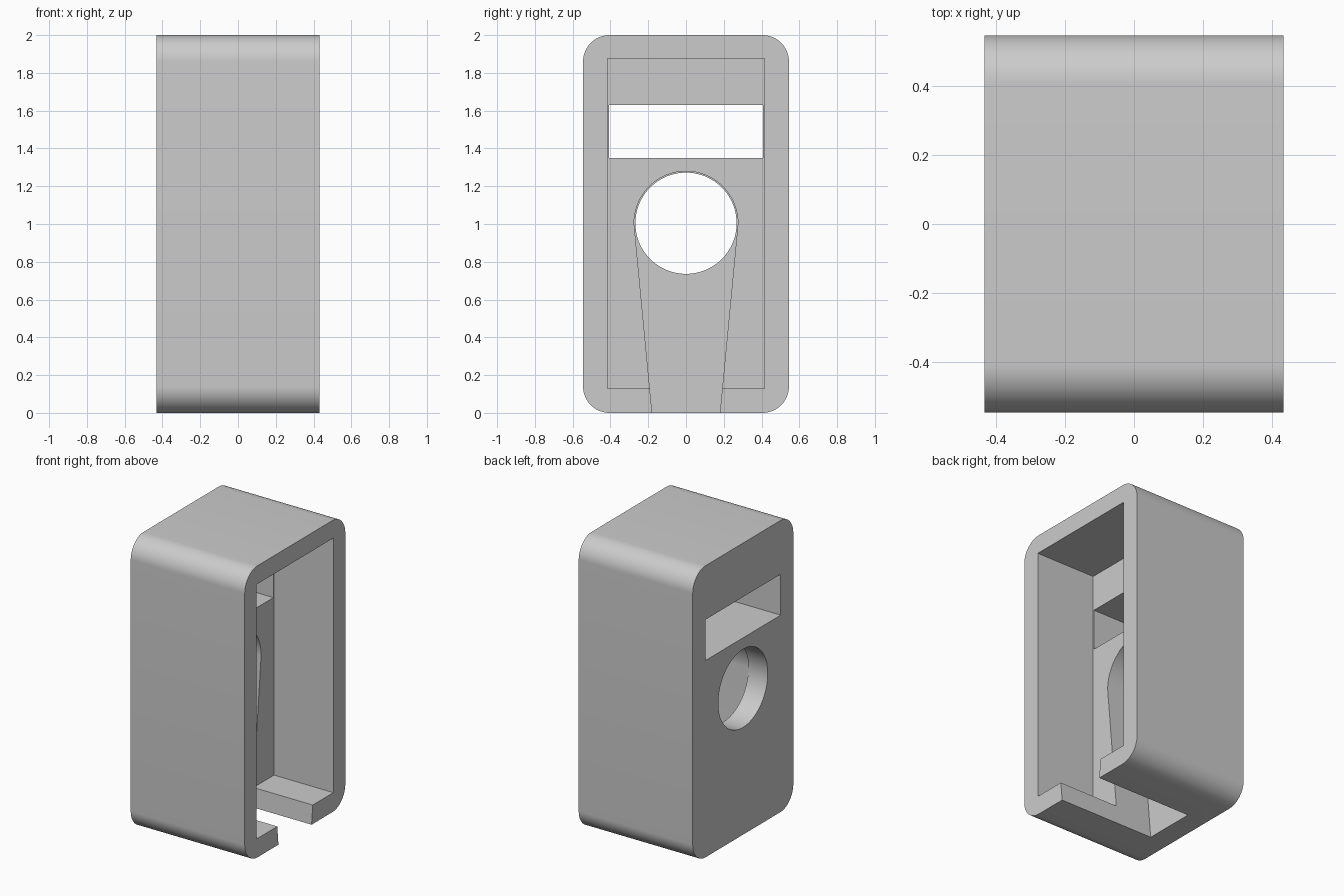
import bpy, bmesh
from math import sin, cos, pi, radians

if "Cube" in bpy.data.objects:
    bpy.data.objects.remove(bpy.data.objects["Cube"], do_unlink=True)

HALF_X, HALF_Y, HEIGHT, RADIUS = 0.4325, 0.545, 2.0, 0.14
POCKET_X, GROOVE_X = -0.017, -0.286   # floors of the open pocket and the groove
HOLE_Z = 1.004

grey = bpy.data.materials.new("plain_grey")
grey.use_nodes = True
grey.diffuse_color = (0.6, 0.6, 0.6, 1)
grey.node_tree.nodes["Principled BSDF"].inputs["Base Color"].default_value = (0.6, 0.6, 0.6, 1)


def arc(cy, cz, r, start, end, steps):
    """Points of an arc in the y-z plane, angles in degrees."""
    angles = [radians(start + (end - start) * i / steps) for i in range(steps + 1)]
    return [(cy + r * cos(a), cz + r * sin(a)) for a in angles]


def rectangle(y, z0, z1):
    return [(-y, z0), (y, z0), (y, z1), (-y, z1)]


def prism(name, profile, x0, x1):
    """Extrude a y-z profile along x."""
    bm = bmesh.new()
    face = bm.faces.new([bm.verts.new((x0, y, z)) for y, z in profile])
    side = bmesh.ops.extrude_face_region(bm, geom=[face])["geom"]
    moved = [v for v in side if isinstance(v, bmesh.types.BMVert)]
    bmesh.ops.translate(bm, verts=moved, vec=(x1 - x0, 0, 0))
    bmesh.ops.recalc_face_normals(bm, faces=bm.faces)
    mesh = bpy.data.meshes.new(name)
    bm.to_mesh(mesh)
    bm.free()
    mesh.materials.append(grey)
    obj = bpy.data.objects.new(name, mesh)
    bpy.context.collection.objects.link(obj)
    return obj


# Rounded outer block
outline = []
cy, cz = HALF_Y - RADIUS, HEIGHT - RADIUS
for i, (y, z) in enumerate([(cy, cz), (-cy, cz), (-cy, RADIUS), (cy, RADIUS)]):
    outline += arc(y, z, RADIUS, 90 * i, 90 * i + 90, 16)
body = prism("holder_body", outline, -HALF_X, HALF_X)

# Open pocket, keyhole groove through the bottom, round hole and window
groove = arc(0, HOLE_Z, 0.275, 0, 180, 48) + [(-0.17, -0.1), (0.17, -0.1)]
cutters = [
    prism("pocket_cutter", rectangle(0.415, 0.13, 1.875), POCKET_X, 1),
    prism("groove_cutter", groove, GROOVE_X, 1.1),
    prism("hole_cutter", arc(0, HOLE_Z, 0.268, 0, 356.25, 95), -1, 0.1),
    prism("window_cutter", rectangle(0.408, 1.35, 1.63), -1.1, 0.15),
]
for cutter in cutters:
    cutter.hide_render = True
    mod = body.modifiers.new(cutter.name, "BOOLEAN")
    mod.operation = "DIFFERENCE"
    mod.solver = "EXACT"
    mod.object = cutter

# Bake the cuts and remove the cutters
bpy.context.view_layer.update()
graph = bpy.context.evaluated_depsgraph_get()
cut_mesh = bpy.data.meshes.new_from_object(body.evaluated_get(graph))
body.modifiers.clear()
body.data = cut_mesh
for cutter in cutters:
    bpy.data.objects.remove(cutter, do_unlink=True)

# Smooth curves with crisp edges
for obj in bpy.context.selected_objects:
    obj.select_set(False)
body.select_set(True)
bpy.context.view_layer.objects.active = body
bpy.ops.object.shade_smooth_by_angle(angle=radians(30))
